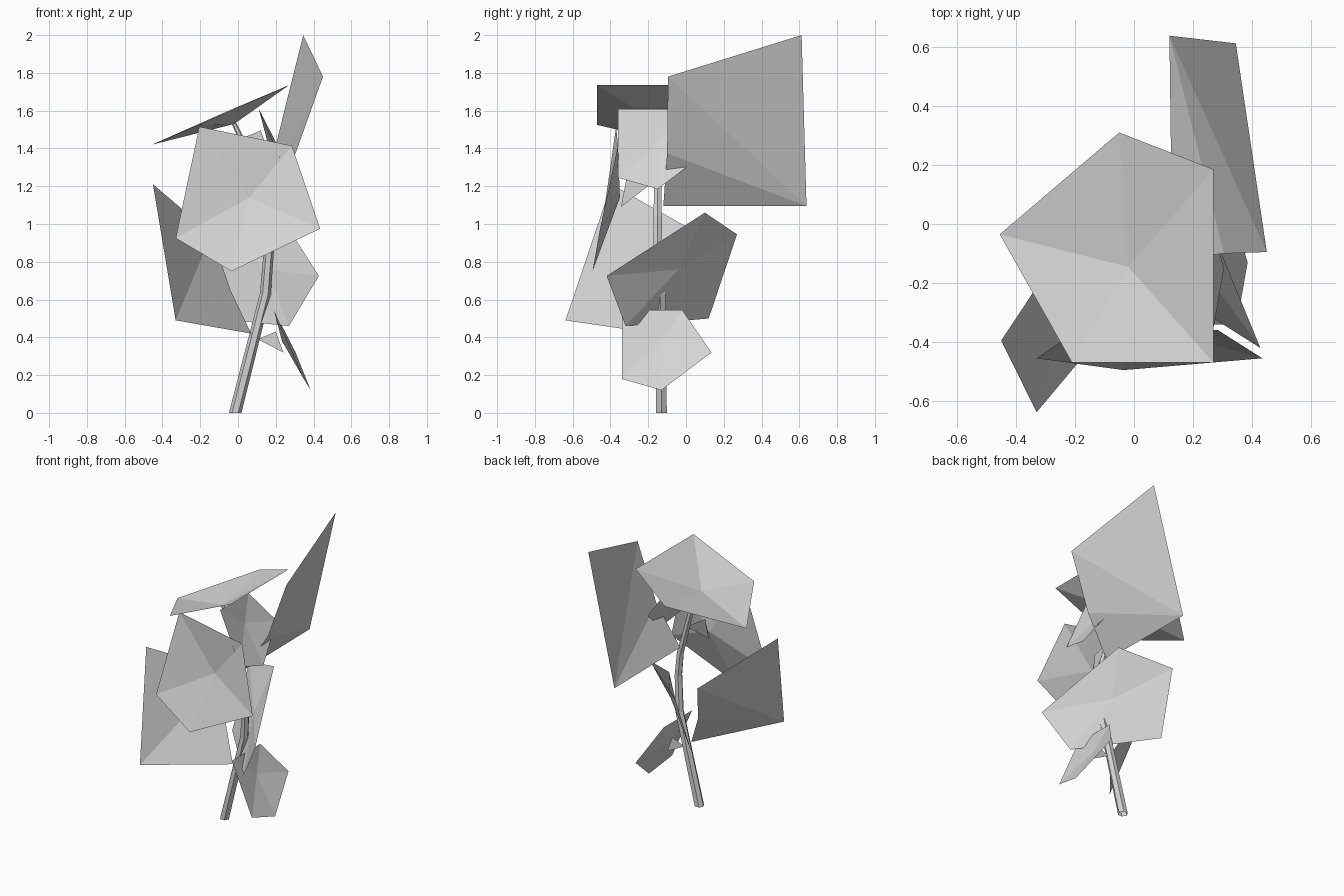
import bpy
import bmesh
from mathutils import Vector

default_cube = bpy.data.objects.get("Cube")
if default_cube:
    bpy.data.objects.remove(default_cube, do_unlink=True)

# One plain grey for the whole plant
grey = bpy.data.materials.new("plain_grey")
grey.use_nodes = True
colour = (0.66, 0.66, 0.66, 1.0)
grey.diffuse_color = colour
grey.node_tree.nodes["Principled BSDF"].inputs["Base Color"].default_value = colour


def finish(name, bm):
    """Turn a bmesh into a named, flat-shaded object."""
    mesh = bpy.data.meshes.new(name)
    bm.to_mesh(mesh)
    bm.free()
    mesh.materials.append(grey)
    plant_part = bpy.data.objects.new(name, mesh)
    bpy.context.scene.collection.objects.link(plant_part)
    return plant_part


def fan(name, hub, rim, closed=True, offset=(0, 0, 0)):
    """Folded leaf: triangles fanning from a hub point to the rim."""
    bm = bmesh.new()
    shift = Vector(offset)
    centre = bm.verts.new(Vector(hub) + shift)
    edge = [bm.verts.new(Vector(point) + shift) for point in rim]
    for first, second in zip(edge, edge[1:]):
        bm.faces.new((centre, first, second))
    if closed:
        bm.faces.new((centre, edge[-1], edge[0]))
    return finish(name, bm)


def stem(name, path, radii, sides=6):
    """Tapering prism swept along a path, open at the foot."""
    bm = bmesh.new()
    points = [Vector(point) for point in path]
    rings = []
    for index, (point, radius) in enumerate(zip(points, radii)):
        before = points[max(index - 1, 0)]
        after = points[min(index + 1, len(points) - 1)]
        tangent = (after - before).normalized()
        if index == 0:
            tangent = Vector((0, 0, 1))
        across = Vector((0, 1, 0)).cross(tangent).normalized()
        ring = bmesh.ops.create_circle(bm, segments=sides, radius=radius)["verts"]
        depth = tangent.cross(across)
        for vert in ring:
            vert.co = point + across * vert.co.y + depth * vert.co.x
        rings.append(ring)
    for lower, upper in zip(rings, rings[1:]):
        for i in range(sides):
            j = (i + 1) % sides
            bm.faces.new((lower[i], lower[j], upper[j], upper[i]))
    bm.faces.new(rings[-1])
    bmesh.ops.recalc_face_normals(bm, faces=bm.faces[:])
    return finish(name, bm)


# Bent main stem
stem("main_stem",
     [(-.015, -.13, 0), (.145, -.135, .63), (.165, -.15, .88),
      (.15, -.15, 1.04), (.07, -.15, 1.34), (-.02, -.145, 1.53)],
     [.033, .029, .027, .025, .02, .012])

# Cupped five-sided leaves
fan("top_leaf", (-.02, -.145, 1.53),
    [(-.455, -.035, 1.42), (-.05, .31, 1.6), (.27, .185, 1.735),
     (.27, -.47, 1.735), (-.21, -.47, 1.525)])
fan("front_leaf", (.06, -.35, 1.14),
    [(-.205, -.37, 1.515), (.285, -.36, 1.415), (.435, -.455, .975),
     (-.035, -.495, .75), (-.33, -.455, .925)])
fan("middle_back_leaf", (.15, -.04, .76),
    [(.428, -.42, .725), (.215, .1, 1.06), (-.1, .27, .945),
     (-.13, .12, .5), (.27, -.32, .46)])

# Broad side leaves, folded from one outer corner
fan("upper_back_leaf", (.12, .638, 1.095),
    [(.345, .612, 2), (.45, -.095, 1.78), (.305, -.1, 1.375), (.13, -.12, 1.095)],
    closed=False)
fan("lower_side_leaf", (-.33, -.638, .49),
    [(-.45, -.395, 1.21), (-.14, .073, .946), (-.04, -.08, .65), (.07, -.16, .42)],
    closed=False)

# Matching pair of small leaves, each with a flat stalk
for level, offset in (("lower", (0, 0, 0)), ("upper", (-.08, -.02, 1.065))):
    fan(level + "_small_leaf", (.233, -.12, .38),
        [(.19, -.34, .545), (.19, -.02, .545), (.305, .135, .32),
         (.385, -.13, .12), (.348, -.34, .18)], offset=offset)
    fan(level + "_small_leaf_stalk", (.105, -.13, .39),
        [(.2, -.13, .43), (.24, -.13, .32)], closed=False, offset=offset)

# Flat stalk behind the front leaf
fan("front_leaf_stalk", (.1, -.15, 1.24),
    [(.07, -.315, 1.24), (.06, -.345, 1.09)], closed=False)
